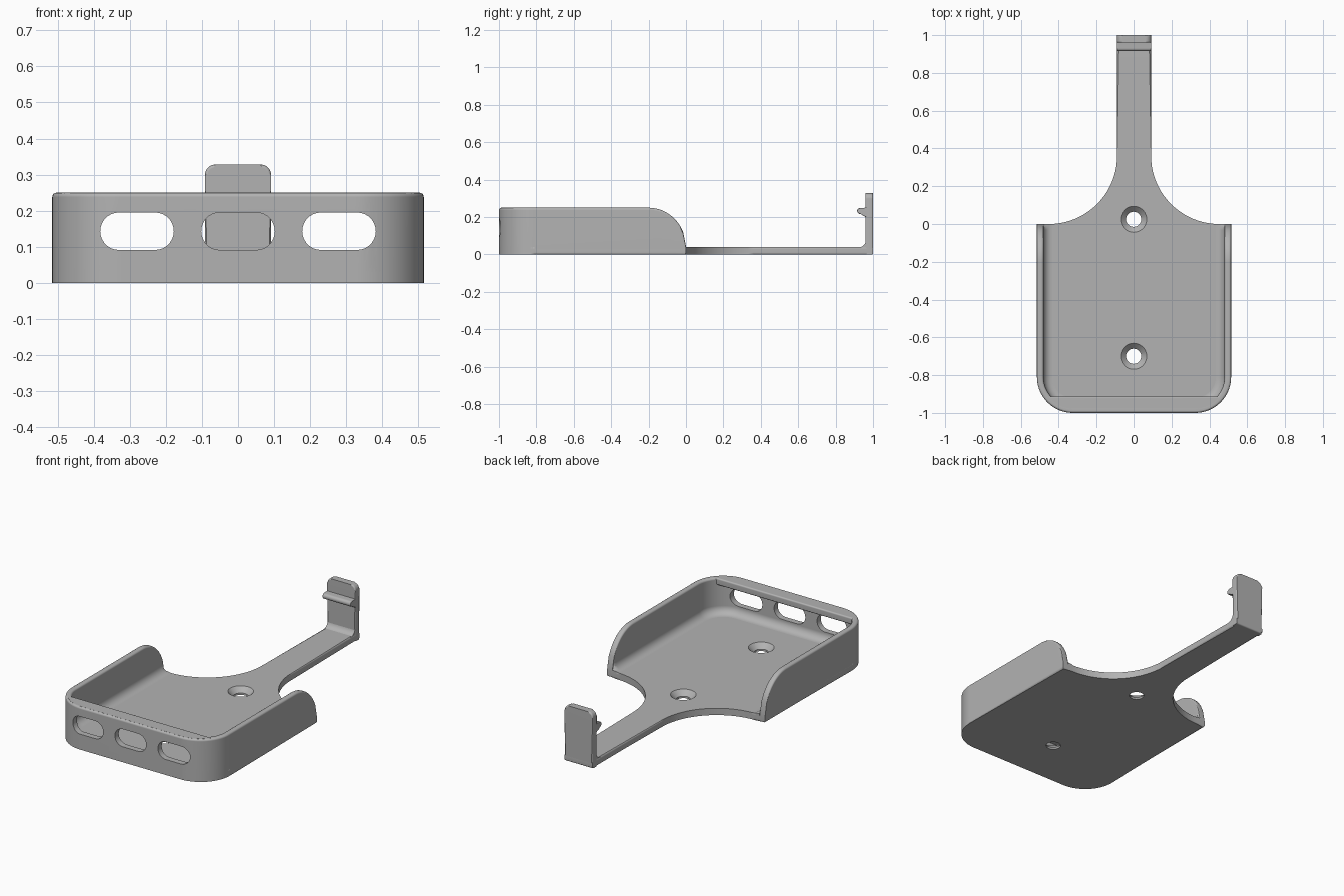
import bpy, bmesh
from math import sin, cos, pi, radians, sqrt, asin

cube = bpy.data.objects.get("Cube")
if cube:
    bpy.data.objects.remove(cube, do_unlink=True)

# One plain grey plastic
grey = bpy.data.materials.new("grey plastic")
grey.use_nodes = True
GREY = (0.45, 0.45, 0.45, 1)
grey.diffuse_color = GREY
grey.node_tree.nodes["Principled BSDF"].inputs["Base Color"].default_value = GREY

HALF, CORNER, WALL, FLOOR, RIM = 0.515, 0.19, 0.035, 0.04, 0.25
ARM, FLARE, LIP_Y, FILLET = 0.092, 0.36, -0.912, 0.045
CX, CY = HALF - CORNER, CORNER - 1      # front corner centre


def arc(cx, cy, r, start, end, n=14):
    angles = [radians(start + (end - start) * i / n) for i in range(n + 1)]
    return [(cx + r * cos(a), cy + r * sin(a)) for a in angles]


def mirrored(points):
    return points + [(-x, y) for x, y in reversed(points)]


def finish(name, bm):
    bmesh.ops.recalc_face_normals(bm, faces=bm.faces)
    mesh = bpy.data.meshes.new(name)
    bm.to_mesh(mesh)
    bm.free()
    mesh.materials.append(grey)
    obj = bpy.data.objects.new(name, mesh)
    bpy.context.collection.objects.link(obj)
    return obj


def prism(name, points, lo, hi, axis="z", bevel=0):
    """Extrude a flat outline along an axis and round the edges of its ends."""
    place = {"x": lambda a, b, t: (t, a, b),
             "y": lambda a, b, t: (a, t, b),
             "z": lambda a, b, t: (a, b, t)}[axis]
    bm = bmesh.new()
    rings = [[bm.verts.new(place(a, b, t)) for a, b in points] for t in (lo, hi)]
    caps = [bm.faces.new(ring) for ring in rings]
    n = len(points)
    for i in range(n):
        j = (i + 1) % n
        bm.faces.new((rings[0][i], rings[0][j], rings[1][j], rings[1][i]))
    if bevel:
        edges = [e for cap in caps for e in cap.edges]
        bmesh.ops.bevel(bm, geom=edges, offset=bevel, segments=3,
                        profile=0.5, affect="EDGES")
    return finish(name, bm)


def cut(obj, cutters):
    for c in cutters:
        c.hide_render = True
        mod = obj.modifiers.new("cut", "BOOLEAN")
        mod.operation, mod.solver, mod.object = "DIFFERENCE", "EXACT", c
    graph = bpy.context.evaluated_depsgraph_get()
    mesh = bpy.data.meshes.new_from_object(obj.evaluated_get(graph))
    obj.modifiers.clear()
    obj.data = mesh
    for c in cutters:
        bpy.data.objects.remove(c, do_unlink=True)


# Floor plate: tray floor flaring into the long arm
outline = mirrored(
    arc(CX, CY, CORNER, -90, 0) + [(HALF, 0)]
    + arc(ARM + FLARE, FLARE, FLARE, 270, 180, 20) + [(ARM, 1)])
plate = prism("floor_plate", outline, 0, FLOOR, bevel=0.01)

# Countersunk screw holes
cutters = []
for y in (0.025, -0.70):
    cutters.append(prism("hole_cutter", arc(0, y, 0.04, 0, 350, 35), -0.1, 0.1))
    bm = bmesh.new()
    bmesh.ops.create_cone(bm, cap_ends=True, segments=36,
                          radius1=0.03, radius2=0.08, depth=0.05)
    bmesh.ops.translate(bm, verts=bm.verts, vec=(0, y, 0.026))
    cutters.append(finish("countersink_cutter", bm))
cut(plate, cutters)


# Wall cross-section as (inward distance, height) pairs
def wall_section(h):
    r = 0.012
    section = [(0, 0.02)]
    section += arc(r, h - r, r, 180, 90, 4)
    section += arc(WALL - r, h - r, r, 90, 0, 4)
    section += arc(WALL + FILLET, FLOOR + FILLET, FILLET, 180, 270, 8)
    section += [(WALL + FILLET, 0.02)]
    return [(d, max(0.02, min(z, h))) for d, z in section]


# Wall path as (x, y, normal x, normal y), swept around three sides
half_path = []
for i in range(21):
    y = -0.2 * (1 - cos(pi / 2 * (1 - i / 20))) if i else -0.2
    half_path.append((HALF, y, 1, 0))
half_path = sorted({(p[0], round(-0.2 * sin(pi / 2 * i / 20), 5), 1, 0)
                    for i, p in enumerate(half_path)}, key=lambda p: -p[1])
for i in range(15):
    a = -pi / 2 * i / 14
    half_path.append((CX + CORNER * cos(a), CY + CORNER * sin(a), cos(a), sin(a)))
path = half_path + [(-x, y, -nx, ny) for x, y, nx, ny in reversed(half_path)]

bm = bmesh.new()
rings = []
for x, y, nx, ny in path:
    t = max(0, (y + 0.2) / 0.2)
    h = max(0.045, FLOOR + (RIM - FLOOR) * sqrt(max(0, 1 - t * t)))
    rings.append([bm.verts.new((x - nx * d, y - ny * d, z))
                  for d, z in wall_section(h)])
for a, b in zip(rings, rings[1:]):
    for i in range(len(a)):
        j = (i + 1) % len(a)
        bm.faces.new((a[i], a[j], b[j], b[i]))
bm.faces.new(rings[0])
bm.faces.new(rings[-1])
wall = finish("tray_wall", bm)

# Three rounded slots through the front wall
SLOT_R, SLOT_Z = 0.052, 0.143
cut(wall, [prism("slot_cutter",
                 arc(x + 0.05, SLOT_Z, SLOT_R, -90, 90)
                 + arc(x - 0.05, SLOT_Z, SLOT_R, 90, 270), -1.1, -0.9, "y")
           for x in (-0.28, 0, 0.28)])

# Lip overhanging the inside of the front wall
lip_r = CORNER - 0.01
lip_start = asin((LIP_Y - CY) / lip_r) * 180 / pi
prism("front_lip", mirrored(arc(CX, CY, lip_r, lip_start, -90)),
      0.21, RIM, bevel=0.008)

# Upright tab at the end of the arm
prism("end_tab", mirrored([(ARM, 0)] + arc(ARM - 0.03, 0.298, 0.03, 0, 90, 8)),
      0.96, 1, "y", bevel=0.008)

# Fillet between arm and tab
prism("tab_fillet", arc(0.922, 0.078, 0.04, -90, 0, 8) + [(0.98, 0.078), (0.98, 0.03),
      (0.922, 0.03)], -ARM + 0.003, ARM - 0.003, "x")

# Catch ridge on the inner side of the tab
prism("catch_ridge", [(0.975, 0.252), (0.958, 0.25)]
      + arc(0.931, 0.233, 0.016, 90, 250, 8)
      + [(0.946, 0.214), (0.962, 0.198), (0.975, 0.198)],
      -ARM, ARM, "x", bevel=0.004)

# Smooth rounded surfaces, crisp creases
for obj in list(bpy.context.collection.objects):
    if obj.type != "MESH" or grey.name not in obj.data.materials:
        continue
    bpy.ops.object.select_all(action="DESELECT")
    obj.select_set(True)
    bpy.context.view_layer.objects.active = obj
    bpy.ops.object.shade_smooth_by_angle(angle=radians(40))
    mod = obj.modifiers.new("even_shading", "WEIGHTED_NORMAL")
    mod.keep_sharp = True
